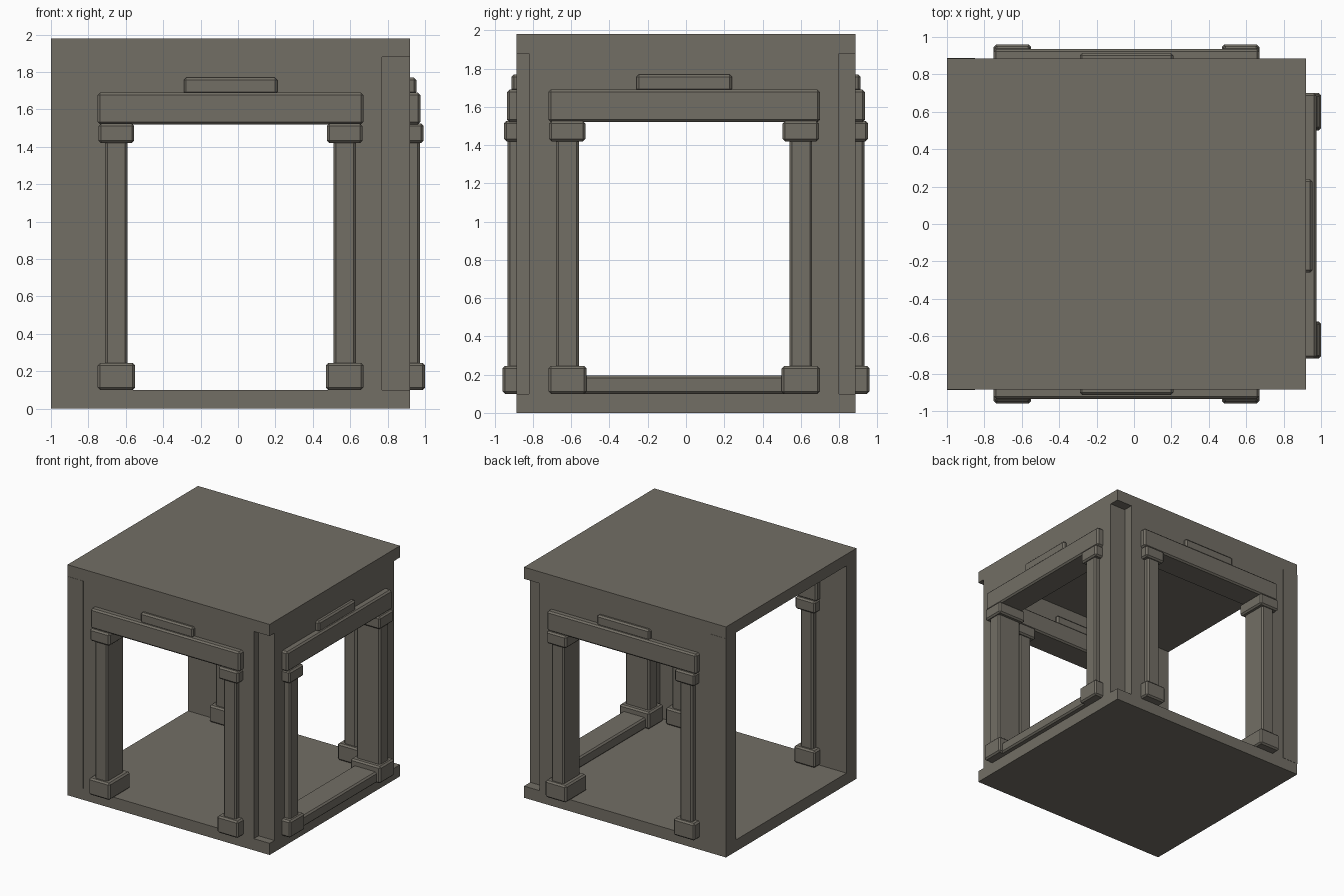
import bpy, bmesh, math
from mathutils import Matrix, Vector

if "Cube" in bpy.data.objects:
    bpy.data.objects.remove(bpy.data.objects["Cube"])

stone = bpy.data.materials.new("warm grey stone")
stone.diffuse_color = (0.17, 0.157, 0.130, 1)
stone.use_nodes = True
stone.node_tree.nodes["Principled BSDF"].inputs["Base Color"].default_value = stone.diffuse_color


def add_object(name, bm, frame, bevel=0):
    bm.transform(frame)
    bmesh.ops.recalc_face_normals(bm, faces=bm.faces)
    mesh = bpy.data.meshes.new(name)
    bm.to_mesh(mesh)
    bm.free()
    mesh.materials.append(stone)
    ob = bpy.data.objects.new(name, mesh)
    bpy.context.collection.objects.link(ob)
    if bevel:
        m = ob.modifiers.new("chamfer", 'BEVEL')
        m.width = bevel
        m.segments = 1
    return ob


def box(name, x0, x1, y0, y1, z0, z1, frame=Matrix(), bevel=0):
    bm = bmesh.new()
    bmesh.ops.create_cube(bm, size=1)
    size = Matrix.Diagonal((x1 - x0, y1 - y0, z1 - z0, 1))
    move = Matrix.Translation(((x0 + x1) / 2, (y0 + y1) / 2, (z0 + z1) / 2))
    bm.transform(move @ size)
    return add_object(name, bm, frame, bevel)


# wall with a doorway: upside-down U profile, extruded through its thickness
def wall(name, u0, u1, v0, v1, frame):
    d, top, base, head = 0.65, 1.88, 0.1, 1.6
    pts = [(u0, base), (-d, base), (-d + 0.04, base), (-d + 0.04, head),
           (d - 0.04, head), (d - 0.04, base), (u1, base), (u1, top), (u0, top)]
    pts.pop(1)
    bm = bmesh.new()
    face = bm.faces.new([bm.verts.new((u, v0, z)) for u, z in pts])
    ext = bmesh.ops.extrude_face_region(bm, geom=[face])
    moved = [g for g in ext['geom'] if isinstance(g, bmesh.types.BMVert)]
    bmesh.ops.translate(bm, verts=moved, vec=(0, v1 - v0, 0))
    add_object(name, bm, frame)


# door surround passing through the wall, showing on both sides
def surround(side, frame):
    def part(name, u0, u1, half, z0, z1):
        box(side + name, u0, u1, -half, half, z0, z1, frame, 0.013)
    for s, label in ((-1, "_a"), (1, "_b")):
        for name, a, b, half, z0, z1 in (
                ("_column", 0.55, 0.67, 0.1145, 0.2, 1.45),
                ("_column_base", 0.51, 0.71, 0.1425, 0.1, 0.245),
                ("_column_capital", 0.515, 0.705, 0.135, 1.42, 1.525)):
            u0, u1 = sorted((s * a, s * b))
            part(name + label, u0, u1, half, z0, z1)
    part("_lintel", -0.71, 0.71, 0.118, 1.52, 1.69)
    part("_lintel_crest", -0.25, 0.25, 0.096, 1.68, 1.77)


# floor and roof slabs
box("floor", -1, 0.92, -0.885, 0.885, 0, 0.1)
box("roof", -1, 0.92, -0.885, 0.885, 1.88, 1.98)

# local frames: u along the wall, -v pointing outwards
front = Matrix.Translation((-0.04, -0.8175, 0))
back = Matrix.Translation((-0.04, 0.8175, 0)) @ Matrix.Diagonal((1, -1, 1, 1))
right = Matrix.Translation((0.8575, -0.01, 0)) @ Matrix.Rotation(math.pi / 2, 4, 'Z')

# walls stop short of the right corners, leaving square recesses there
wall("front_wall", -0.95, 0.81, -0.0675, 0.0675, front)
wall("back_wall", -0.95, 0.81, -0.0675, 0.0675, back)
wall("right_wall", -0.81, 0.81, -0.0625, 0.0875, right)
surround("front", front)
surround("back", back)
surround("right", right)

# raised sill across the right doorway
box("right_sill", -0.55, 0.55, -0.11, 0.11, 0.1, 0.195, right, 0.013)

# end posts beside the open left side, standing barely proud
for side, frame in (("front", front), ("back", back)):
    box(side + "_end_post", -0.96, -0.81, -0.0695, 0.0675, 0.1, 1.88, frame)
